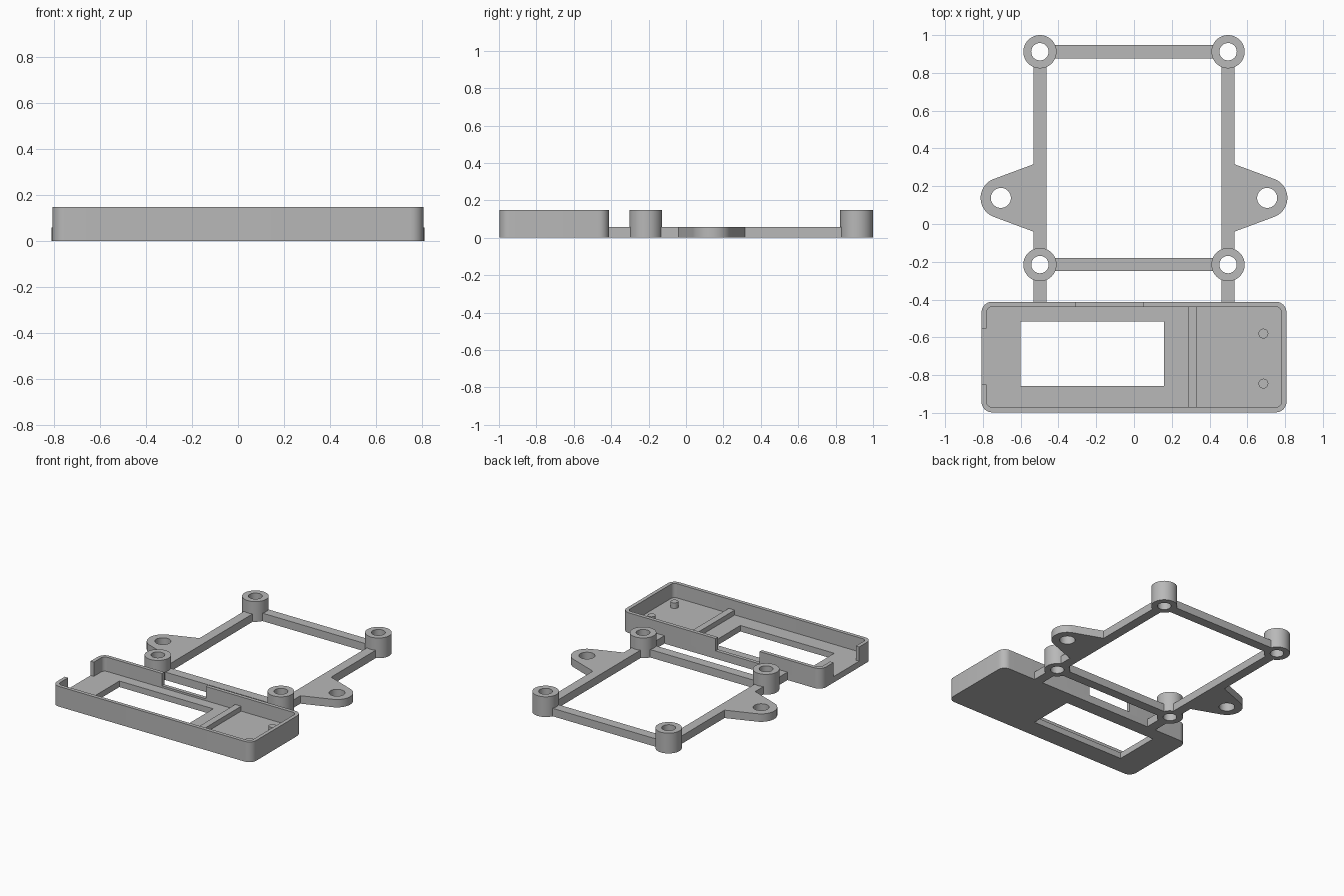
import bpy, bmesh
from math import cos, sin, radians

cube = bpy.data.objects.get("Cube")
if cube:
    bpy.data.objects.remove(cube, do_unlink=True)

grey = bpy.data.materials.new("plain grey")
grey.use_nodes = True
colour = (0.48, 0.48, 0.48, 1)
grey.diffuse_color = colour
grey.node_tree.nodes["Principled BSDF"].inputs["Base Color"].default_value = colour


def arc(cx, cy, r, start, end, steps=8):
    angles = [radians(start + (end - start) * i / steps) for i in range(steps + 1)]
    return [(cx + r * cos(a), cy + r * sin(a)) for a in angles]


def circle(cx, cy, r, steps=48):
    return arc(cx, cy, r, 0, 360, steps)[:-1]


def rect(x0, x1, y0, y1):
    return [(x0, y0), (x1, y0), (x1, y1), (x0, y1)]


def plate(name, outlines, z0, z1):
    """Extrude a filled outline (further outlines are holes) from z0 to z1."""
    curve = bpy.data.curves.new(name, 'CURVE')
    curve.dimensions = '2D'
    curve.fill_mode = 'BOTH'
    curve.extrude = (z1 - z0) / 2
    for outline in outlines:
        spline = curve.splines.new('POLY')
        spline.points.add(len(outline) - 1)
        for point, (x, y) in zip(spline.points, outline):
            point.co = (x, y, 0, 1)
        spline.use_cyclic_u = True
    ob = bpy.data.objects.new(name, curve)
    bpy.context.scene.collection.objects.link(ob)
    ob.location.z = (z0 + z1) / 2
    bpy.ops.object.select_all(action='DESELECT')
    ob.select_set(True)
    bpy.context.view_layer.objects.active = ob
    bpy.ops.object.convert(target='MESH')
    ob = bpy.context.view_layer.objects.active
    bm = bmesh.new()
    bm.from_mesh(ob.data)
    bmesh.ops.remove_doubles(bm, verts=bm.verts, dist=1e-5)
    bmesh.ops.recalc_face_normals(bm, faces=bm.faces)
    bm.to_mesh(ob.data)
    bm.free()
    ob.data.materials.clear()
    ob.data.materials.append(grey)
    bpy.ops.object.shade_smooth_by_angle(angle=radians(30))
    return ob


TOP, BAR, FLOOR = 0.148, 0.058, 0.044
X, FRONT, BACK = 0.807, -0.997, -0.412       # tray extents
WALL, RADIUS = 0.027, 0.055


def tray_corner(sx, back, inset, start, end):
    """Rounded tray corner, inset from the outer face."""
    cx = sx * (X - RADIUS)
    cy = BACK - RADIUS if back else FRONT + RADIUS
    return arc(cx, cy, RADIUS - inset, start, end)


# Tray floor with the display window
outer = (tray_corner(1, True, 0, 0, 90) + tray_corner(-1, True, 0, 90, 180)
         + tray_corner(-1, False, 0, 180, 270) + tray_corner(1, False, 0, 270, 360))
plate("tray_floor", [outer, rect(-0.6, 0.16, -0.857, -0.515)], 0, FLOOR)

# Tray walls, broken by a gap in the back and a gap in one end
gap_x0, gap_x1, gap_y0, gap_y1 = -0.308, 0.048, -0.85, -0.553
long_wall = ([(-X, gap_y0)] + tray_corner(-1, False, 0, 180, 270)
             + tray_corner(1, False, 0, 270, 360) + tray_corner(1, True, 0, 0, 90)
             + [(gap_x1, BACK), (gap_x1, BACK - WALL)]
             + tray_corner(1, True, WALL, 90, 0) + tray_corner(1, False, WALL, 360, 270)
             + tray_corner(-1, False, WALL, 270, 180) + [(-X + WALL, gap_y0)])
plate("tray_long_wall", [long_wall], FLOOR, TOP)
corner_wall = ([(gap_x0, BACK)] + tray_corner(-1, True, 0, 90, 180)
               + [(-X, gap_y1), (-X + WALL, gap_y1)]
               + tray_corner(-1, True, WALL, 180, 90) + [(gap_x0, BACK - WALL)])
plate("tray_corner_wall", [corner_wall], FLOOR, TOP)
plate("tray_back_sill", [rect(gap_x0, gap_x1, BACK - WALL, BACK)], FLOOR, BAR)

# Rib and locating pins inside the tray
plate("tray_rib", [rect(0.285, 0.333, FRONT + WALL, BACK - WALL)], FLOOR, 0.08)
for y in (-0.58, -0.845):
    plate("locating_pin", [circle(0.685, y, 0.026, 24)], FLOOR, 0.085)

# Frame: four hollow posts joined by bars, with a mounting ear on each side
POST_X, POST_Y = 0.498, (-0.215, 0.912)
HALF, REACH = 0.035, 0.07                    # bar half width, gap to post centre
for y in POST_Y:
    plate("cross_bar", [rect(-POST_X + REACH, POST_X - REACH, y - HALF, y + HALF)], 0, BAR)
for s in (-1, 1):
    x = s * POST_X
    for y in POST_Y:
        plate("post", [circle(x, y, 0.088), circle(x, y, 0.046)], 0, TOP)
    plate("side_bar", [rect(x - HALF, x + HALF, POST_Y[0] + REACH, POST_Y[1] - REACH)], 0, BAR)
    plate("tray_link", [rect(x - HALF, x + HALF, BACK, POST_Y[0] - REACH)], 0, BAR)
    root = POST_X + HALF
    ear = [(root, -0.04)] + arc(0.705, 0.138, 0.107, -70, 70, 24) + [(root, 0.316)]
    plate("mounting_ear", [[(s * px, py) for px, py in ear],
                           circle(s * 0.705, 0.138, 0.053)], 0, BAR)
